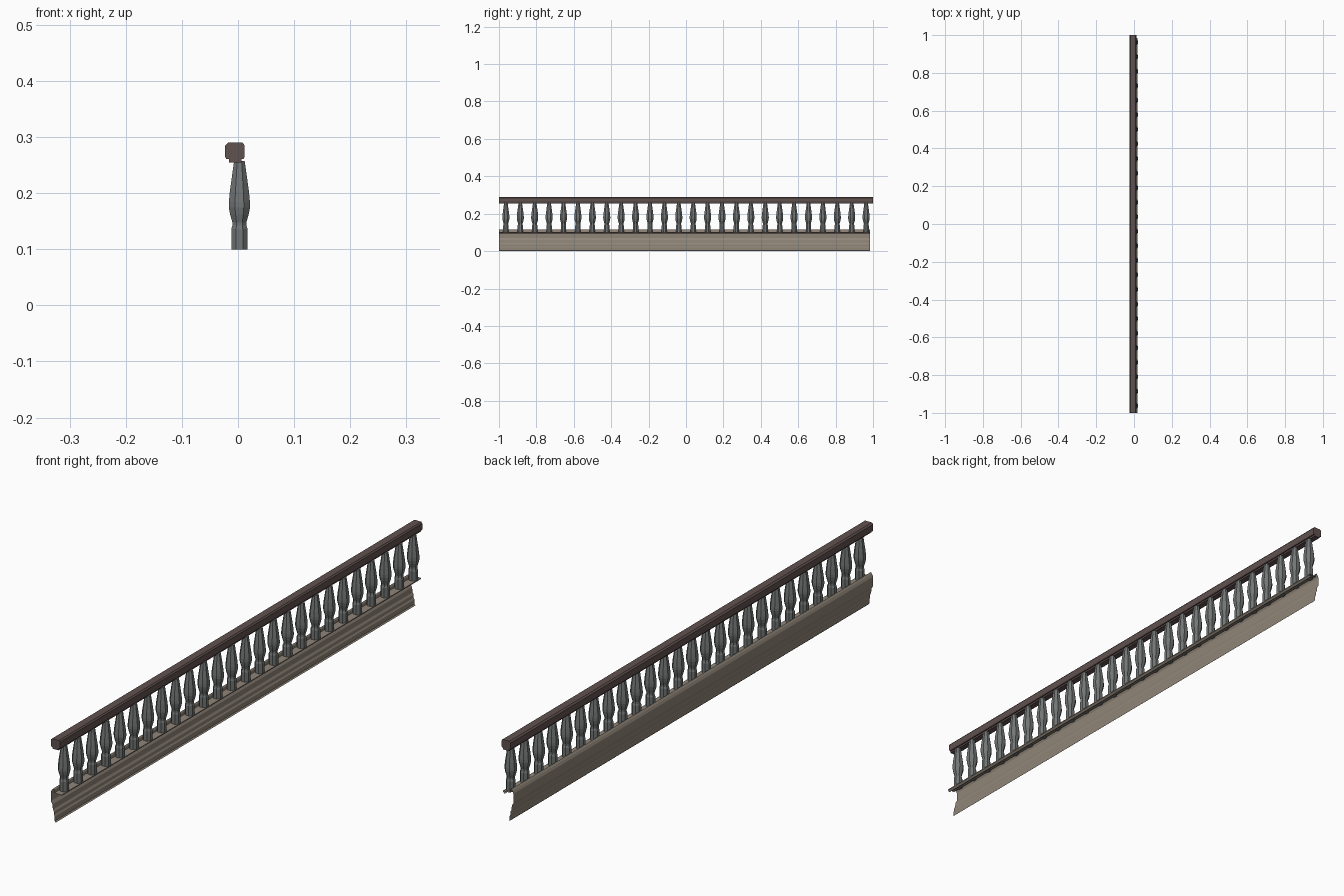
import bpy, bmesh, math

if "Cube" in bpy.data.objects:
    bpy.data.objects.remove(bpy.data.objects["Cube"])


def material(name, rgb):
    m = bpy.data.materials.new(name)
    m.diffuse_color = (*rgb, 1)
    m.use_nodes = True
    m.node_tree.nodes["Principled BSDF"].inputs["Base Color"].default_value = m.diffuse_color
    return m


def make_object(name, bm, mat):
    mesh = bpy.data.meshes.new(name)
    bm.to_mesh(mesh)
    bm.free()
    mesh.materials.append(mat)
    ob = bpy.data.objects.new(name, mesh)
    bpy.context.collection.objects.link(ob)
    return ob


def extrude_profile(name, points, y0, y1, mat, closed):
    """Sweep an (x, z) profile along y; closed profiles get end caps."""
    bm = bmesh.new()
    a = [bm.verts.new((x, y0, z)) for x, z in points]
    b = [bm.verts.new((x, y1, z)) for x, z in points]
    n = len(points)
    for i in range(n if closed else n - 1):
        j = (i + 1) % n
        bm.faces.new((a[i], a[j], b[j], b[i]))
    if closed:
        bm.faces.new(a)
        bm.faces.new(b)
        bmesh.ops.recalc_face_normals(bm, faces=bm.faces)
    return make_object(name, bm, mat)


def turned(name, profile, sides, x, y, mat):
    """Faceted turned post from (apothem, z) pairs, flat side to the front."""
    bm = bmesh.new()
    rings = []
    for r, z in profile:
        c = r / math.cos(math.pi / sides)
        angles = [(k + 0.5) * 2 * math.pi / sides for k in range(sides)]
        rings.append([bm.verts.new((c * math.cos(t), c * math.sin(t), z)) for t in angles])
    for lo, hi in zip(rings, rings[1:]):
        for k in range(sides):
            j = (k + 1) % sides
            bm.faces.new((lo[k], lo[j], hi[j], hi[k]))
    bm.faces.new(rings[0][::-1])
    bm.faces.new(rings[-1])
    ob = make_object(name, bm, mat)
    ob.location = (x, y, 0)
    return ob


wood = material("rail_brown", (0.12, 0.085, 0.08))
stone = material("moulding_tan", (0.28, 0.235, 0.19))
iron = material("baluster_grey", (0.17, 0.18, 0.18))

# Handrail: chamfered top with a narrower strip underneath
extrude_profile("handrail", [
    (-0.016, 0.255), (0.006, 0.255), (0.006, 0.261), (0.010, 0.261),
    (0.012, 0.265), (0.012, 0.285), (0.008, 0.290), (-0.018, 0.290),
    (-0.023, 0.285), (-0.023, 0.265), (-0.021, 0.261), (-0.016, 0.261),
], -1, 1, wood, True)

# Base moulding: an open sheet with a ledge under the balusters
extrude_profile("base_moulding", [
    (-0.004, 0.0), (-0.008, 0.004), (-0.008, 0.020), (-0.011, 0.025),
    (-0.011, 0.036), (-0.015, 0.043), (-0.017, 0.060), (-0.023, 0.070),
    (-0.023, 0.102), (-0.019, 0.110), (-0.014, 0.116), (-0.011, 0.112),
    (-0.010, 0.102), (0.018, 0.102), (0.018, 0.099), (0.011, 0.093),
], -1, 0.985, stone, False)

# Row of eight-sided balusters
profile = [(0.0145, 0.100), (0.0145, 0.136), (0.0125, 0.142), (0.0125, 0.148),
           (0.0165, 0.162), (0.0188, 0.174), (0.0188, 0.184), (0.017, 0.203),
           (0.013, 0.232), (0.0095, 0.257)]
count = 26
for i in range(count):
    y = -0.963 + 1.926 * i / (count - 1)
    turned(f"baluster_{i + 1:02d}", profile, 8, 0.0025, y, iron)
